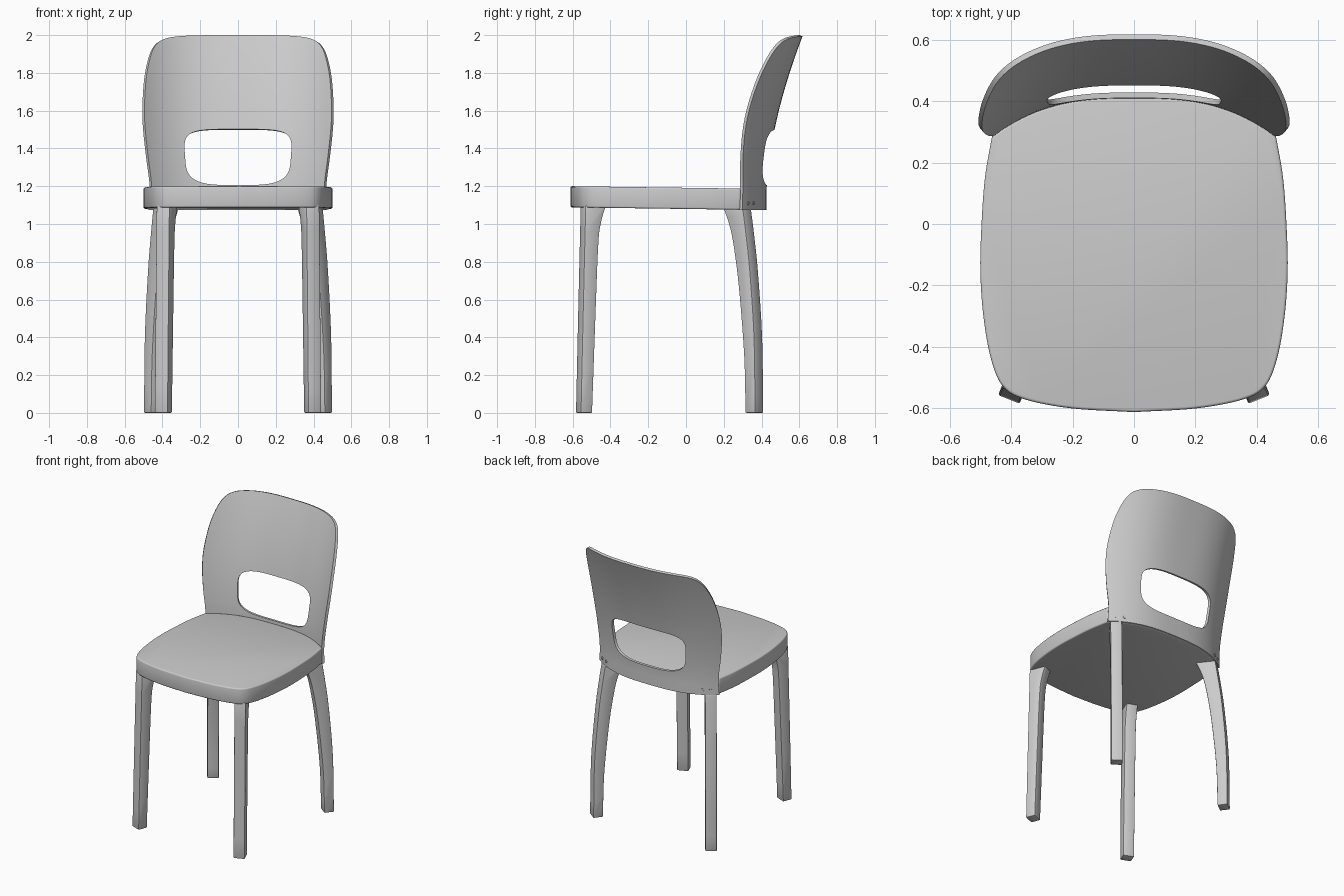
import bpy
from mathutils import Vector

if "Cube" in bpy.data.objects:
    bpy.data.objects.remove(bpy.data.objects["Cube"])


def spline(pts, n):
    """Catmull-Rom curve through pts, n samples per span."""
    p = [Vector(q) for q in pts]
    p = [2 * p[0] - p[1]] + p + [2 * p[-1] - p[-2]]
    out = []
    for a, b, c, d in zip(p, p[1:], p[2:], p[3:]):
        for i in range(n):
            t = i / n
            out.append(0.5 * (2 * b + (c - a) * t + (2 * a - 5 * b + 4 * c - d) * t * t
                              + (3 * b - a - 3 * c + d) * t ** 3))
    return out + [p[-2]]


def mirrored(half):
    """Close a half outline that starts and ends on x = 0."""
    return half + [Vector((-v.x, v.y)) for v in half[-2:0:-1]]


def finish(name, verts, faces, bevel=0, segments=2, solid=0):
    mesh = bpy.data.meshes.new(name)
    mesh.from_pydata([tuple(v) for v in verts], [], faces)
    ob = bpy.data.objects.new(name, mesh)
    bpy.context.collection.objects.link(ob)
    bpy.ops.object.select_all(action='DESELECT')
    ob.select_set(True)
    bpy.context.view_layer.objects.active = ob
    if solid:
        m = ob.modifiers.new("thickness", 'SOLIDIFY')
        m.thickness, m.offset = solid, -1
        bpy.ops.object.modifier_apply(modifier=m.name)
    if bevel:
        m = ob.modifiers.new("bevel", 'BEVEL')
        m.width, m.segments = bevel, segments
        m.limit_method, m.angle_limit = 'ANGLE', 0.7
        bpy.ops.object.modifier_apply(modifier=m.name)
    bpy.ops.object.shade_smooth_by_angle(angle=0.6)
    return ob


def prism(name, low, high, **kw):
    """Solid between two matching loops."""
    n = len(low)
    faces = [(i, (i + 1) % n, n + (i + 1) % n, n + i) for i in range(n)]
    faces += [tuple(reversed(range(n))), tuple(range(n, 2 * n))]
    return finish(name, list(low) + list(high), faces, **kw)


def shell_y(x, z):
    """Front surface of the bent backrest."""
    lean = 0.192 * (max(0, z - 1.15) / 0.85) ** 1.7
    return 0.408 + lean - 0.125 * (abs(x) / 0.46) ** 2.8


THICK = 0.018

# Seat: rounded slab whose back edge follows the backrest
half = spline([(0, -.612), (.2, -.6), (.35, -.572), (.425, -.53), (.465, -.44), (.49, -.3),
               (.5, -.15), (.496, 0), (.485, .15), (.462, .286)], 6)
half += [Vector((.462 * (1 - i / 20), shell_y(.462 * (1 - i / 20), 1.14) + .003))
         for i in range(1, 21)]
outline = mirrored(half)
slope = lambda y: -0.014 * (y + 0.6)
prism("seat", [(v.x, v.y, 1.088 + slope(v.y)) for v in outline],
      [(v.x, v.y, 1.2 + slope(v.y)) for v in outline], bevel=.009, segments=3)

# Backrest: rings from the outer outline to the hand hole, bent onto the shell
half = [Vector((.46 * i / 30, 1.075)) for i in range(30)]
half += spline([(.46, 1.075), (.457, 1.2), (.475, 1.35), (.491, 1.5), (.495, 1.62), (.486, 1.77),
                (.465, 1.88), (.437, 1.945), (.39, 1.98), (.3, 1.995), (.15, 2), (0, 2)], 6)
outer = mirrored(half)
hole = []
for v in outer:
    d = v - Vector((0, 1.354))
    n = 4.5 if d.y > 0 else 3.6
    r = (abs(d.x / .28) ** n + abs(d.y / .148) ** n) ** (-1 / n)
    hole.append(Vector((d.x * r * (1 + .25 * d.y * r), 1.354 + d.y * r)))
RINGS, n = 12, len(outer)
verts, faces = [], []
for k in range(RINGS + 1):
    for a, b in zip(outer, hole):
        p = a.lerp(b, k / RINGS)
        verts.append((p.x, shell_y(p.x, p.y), p.y))
for k in range(RINGS):
    for i in range(n):
        j = (i + 1) % n
        faces.append((k * n + i, k * n + j, (k + 1) * n + j, (k + 1) * n + i))
finish("backrest", verts, faces, solid=THICK)


# Legs: side profile (radial offset, height) given width along the tangent
def leg(name, foot, out, outer_pts, inner_pts, side, width=.075):
    d = Vector((out[0] * side, out[1], 0)).normalized()
    t = Vector((-d.y, d.x, 0))
    base = Vector((foot[0] * side, foot[1], 0))
    rim = spline(outer_pts, 4) + spline(inner_pts, 4)[::-1]
    loops = [[base + d * p.x + t * w + Vector((0, 0, p.y)) for p in rim]
             for w in (width / 2, -width / 2)]
    prism(name, loops[0], loops[1], bevel=.006)


for side, label in ((1, "right"), (-1, "left")):
    leg("front_leg_" + label, (.395, -.54), (.37, -.93),
        [(.033, 0), (.02, .55), (.006, 1.1)],
        [(-.033, 0), (-.052, .5), (-.068, .88), (-.082, 1.0), (-.112, 1.1)], side)
    leg("back_leg_" + label, (.45, .362), (.6, .8),
        [(.033, 0), (.026, .4), (-.002, .75), (-.028, .95), (-.05, 1.09)],
        [(-.033, 0), (-.042, .3), (-.072, .62), (-.1, .82), (-.132, .97), (-.18, 1.09)], side)

    # Screw heads holding the backrest to the seat
    for k, x in enumerate((.37, .415)):
        z = 1.11
        slope_x = (shell_y(x + .001, z) - shell_y(x - .001, z)) / .002
        nrm = Vector((-slope_x * side, 1, 0)).normalized()
        pos = Vector((x * side, shell_y(x, z), z)) + nrm * THICK
        bpy.ops.mesh.primitive_cylinder_add(vertices=16, radius=.01, depth=.008, location=pos,
                                            rotation=nrm.to_track_quat('Z', 'Y').to_euler())
        bpy.context.object.name = f"screw_{label}_{k + 1}"
        bpy.ops.object.shade_smooth_by_angle(angle=0.6)
